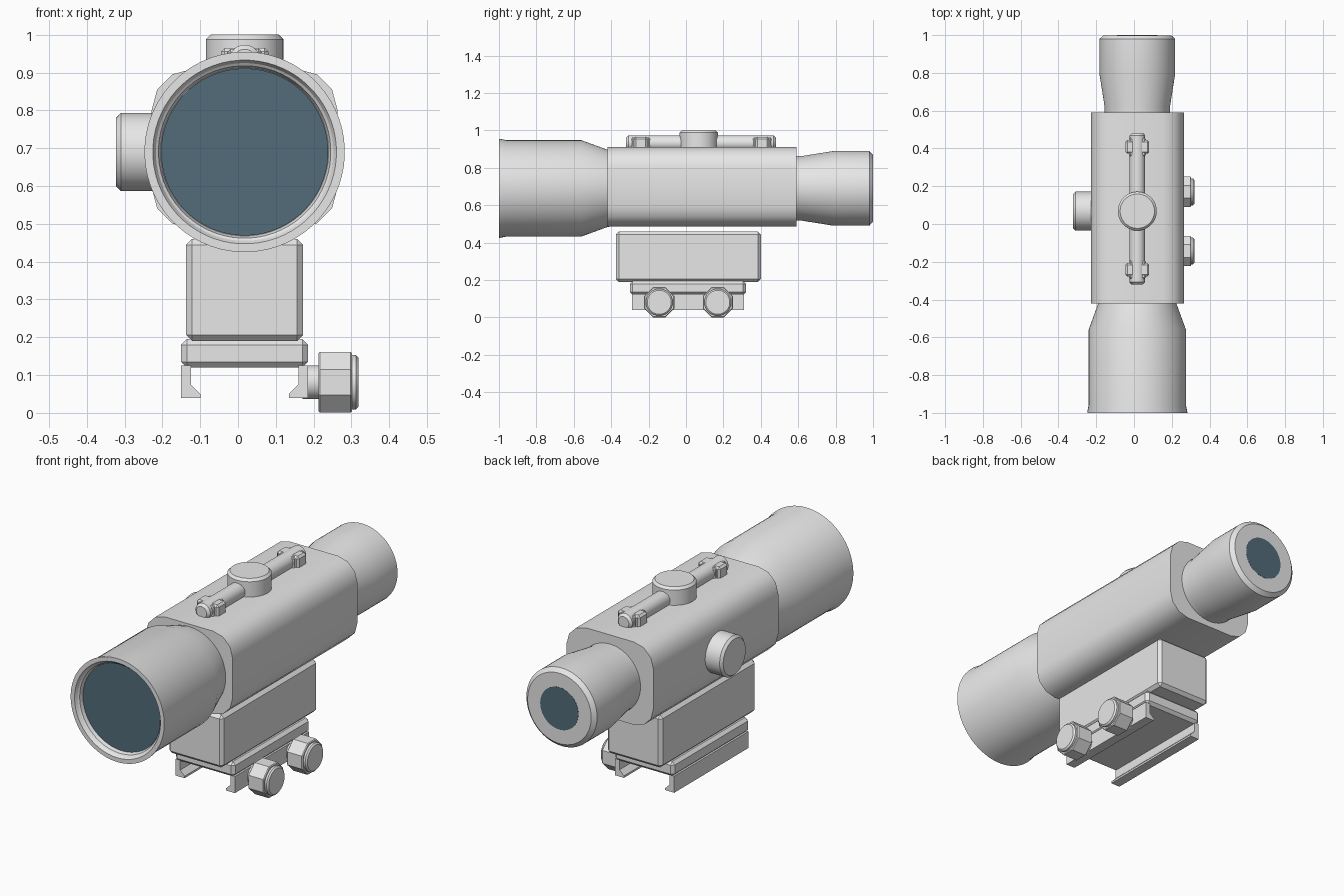
import bpy, bmesh, math
from mathutils import Matrix, Vector

old = bpy.data.objects.get("Cube")
if old:
    bpy.data.objects.remove(old, do_unlink=True)


def material(name, rgb):
    m = bpy.data.materials.new(name)
    m.use_nodes = True
    m.diffuse_color = (*rgb, 1)
    m.node_tree.nodes["Principled BSDF"].inputs["Base Color"].default_value = (*rgb, 1)
    return m


GREY = material("grey_metal", (0.8, 0.8, 0.8))
GLASS = material("blue_glass", (0.085, 0.15, 0.195))
CX, CZ = 0.0175, 0.69          # optical axis
TURRET_Y = 0.068


def finish(name, bm, mat=GREY, bevel=0, segments=1, smooth=30):
    bmesh.ops.recalc_face_normals(bm, faces=bm.faces)
    me = bpy.data.meshes.new(name)
    bm.to_mesh(me)
    bm.free()
    me.materials.append(mat)
    ob = bpy.data.objects.new(name, me)
    bpy.context.collection.objects.link(ob)
    if bevel:
        mod = ob.modifiers.new("bevel", 'BEVEL')
        mod.width, mod.segments = bevel, segments
    if smooth:
        bpy.ops.object.select_all(action='DESELECT')
        ob.select_set(True)
        bpy.context.view_layer.objects.active = ob
        bpy.ops.object.shade_smooth_by_angle(angle=math.radians(smooth))
    return ob


def lathe(name, profile, origin, axis, sides=64, mat=GREY, smooth=30):
    """Spin (radius, distance) points around an axis and cap both ends."""
    bm = bmesh.new()
    rot = Vector((0, 0, 1)).rotation_difference(Vector(axis)).to_matrix().to_4x4()
    place = Matrix.Translation(origin) @ rot
    rings = []
    for r, d in profile:
        ring = []
        for i in range(sides):
            a = math.tau * (i + 0.5) / sides
            ring.append(bm.verts.new(place @ Vector((r * math.cos(a), r * math.sin(a), d))))
        rings.append(ring)
    for a, b in zip(rings, rings[1:]):
        for i in range(sides):
            j = (i + 1) % sides
            bm.faces.new((a[i], a[j], b[j], b[i]))
    bm.faces.new(rings[0])
    bm.faces.new(rings[-1])
    return finish(name, bm, mat, smooth=smooth)


def box(name, x, y, z, bevel=0):
    bm = bmesh.new()
    bmesh.ops.create_cube(bm, size=1)
    for v in bm.verts:
        v.co = [lo + (c + 0.5) * (hi - lo) for c, (lo, hi) in zip(v.co, (x, y, z))]
    return finish(name, bm, bevel=bevel, smooth=0)


def extrude(name, points, y0, y1, smooth=0):
    """Extrude an (x, z) outline along y."""
    bm = bmesh.new()
    face = bm.faces.new([bm.verts.new((x, y0, z)) for x, z in points])
    new = bmesh.ops.extrude_face_region(bm, geom=[face])["geom"]
    bmesh.ops.translate(bm, vec=(0, y1 - y0, 0),
                        verts=[g for g in new if isinstance(g, bmesh.types.BMVert)])
    return finish(name, bm, smooth=smooth)


# Main housing with rounded corners
outline = []
R, HX, HZ = 0.11, 0.246, 0.212
for q, (sx, sz) in enumerate(((1, 1), (-1, 1), (-1, -1), (1, -1))):
    for k in range(4):
        a = math.radians(90 * q + 30 * k)
        outline.append((CX + sx * (HX - R) + R * math.cos(a),
                        CZ + 0.008 + sz * (HZ - R) + R * math.sin(a)))
extrude("housing", outline, -0.42, 0.59, smooth=40)

# Front bell with recessed lens
axis_point = (CX, 0, CZ)
lathe("front_bell", [(0.203, 0.40), (0.207, 0.42), (0.258, 0.56), (0.258, 0.96),
                     (0.265, 0.995), (0.265, 1.0), (0.243, 1.0), (0.235, 0.985),
                     (0.228, 0.98), (0.222, 0.96)], axis_point, (0, -1, 0), smooth=25)
lathe("front_lens", [(0.221, 0.955), (0.221, 0.964)], axis_point, (0, -1, 0), mat=GLASS)

# Eyepiece with rear lens
lathe("eyepiece", [(0.173, 0.57), (0.173, 0.62), (0.2, 0.79), (0.2, 0.98), (0.18, 0.999)],
      axis_point, (0, 1, 0))
lathe("rear_lens", [(0.108, 0.995), (0.108, 1.0)], axis_point, (0, 1, 0), mat=GLASS)

# Adjustment turrets
lathe("top_turret", [(0.103, 0.88), (0.103, 0.988), (0.091, 1.0)], (CX, TURRET_Y, 0), (0, 0, 1), 48)
lathe("side_turret", [(0.103, 0.2), (0.103, 0.31), (0.091, 0.322)], (0, TURRET_Y, CZ), (-1, 0, 0), 48)

# Rod along the top with two knuckles
lathe("top_rod", [(0.03, -0.32), (0.042, -0.308), (0.042, 0.468), (0.03, 0.48)],
      (CX, 0, 0.932), (0, 1, 0), 16)
for label, y in (("front", -0.242), ("rear", 0.408)):
    box(label + "_knuckle", (CX - 0.063, CX + 0.063), (y - 0.036, y + 0.036), (0.9, 0.965), 0.01)
    box(label + "_knuckle_collar", (CX - 0.045, CX + 0.045), (y - 0.05, y + 0.05), (0.9, 0.962), 0.008)

# Mount block and base plate
box("mount_block", (CX - 0.155, CX + 0.155), (-0.375, 0.4), (0.19, 0.46), 0.016)
box("base_plate", (CX - 0.168, CX + 0.168), (-0.3, 0.32), (0.12, 0.195), 0.015)

# Hooked clamp rails
hook = [(0.168, 0.125), (0.142, 0.125), (0.142, 0.075), (0.117, 0.05), (0.117, 0.04), (0.168, 0.04)]
for label, s in (("left", 1), ("right", -1)):
    extrude(label + "_rail", [(CX + s * x, z) for x, z in hook], -0.29, 0.31)

# Clamp knobs
for label, y in (("front", -0.143), ("rear", 0.17)):
    centre = (0, y, 0.081)
    lathe(label + "_knob_neck", [(0.045, 0.17), (0.045, 0.22)], centre, (1, 0, 0), 24)
    lathe(label + "_knob", [(0.083, 0.213), (0.087, 0.217), (0.087, 0.298), (0.083, 0.302)],
          centre, (1, 0, 0), 8, smooth=0)
    lathe(label + "_knob_cap", [(0.072, 0.295), (0.072, 0.312), (0.064, 0.319)], centre, (1, 0, 0), 32)
